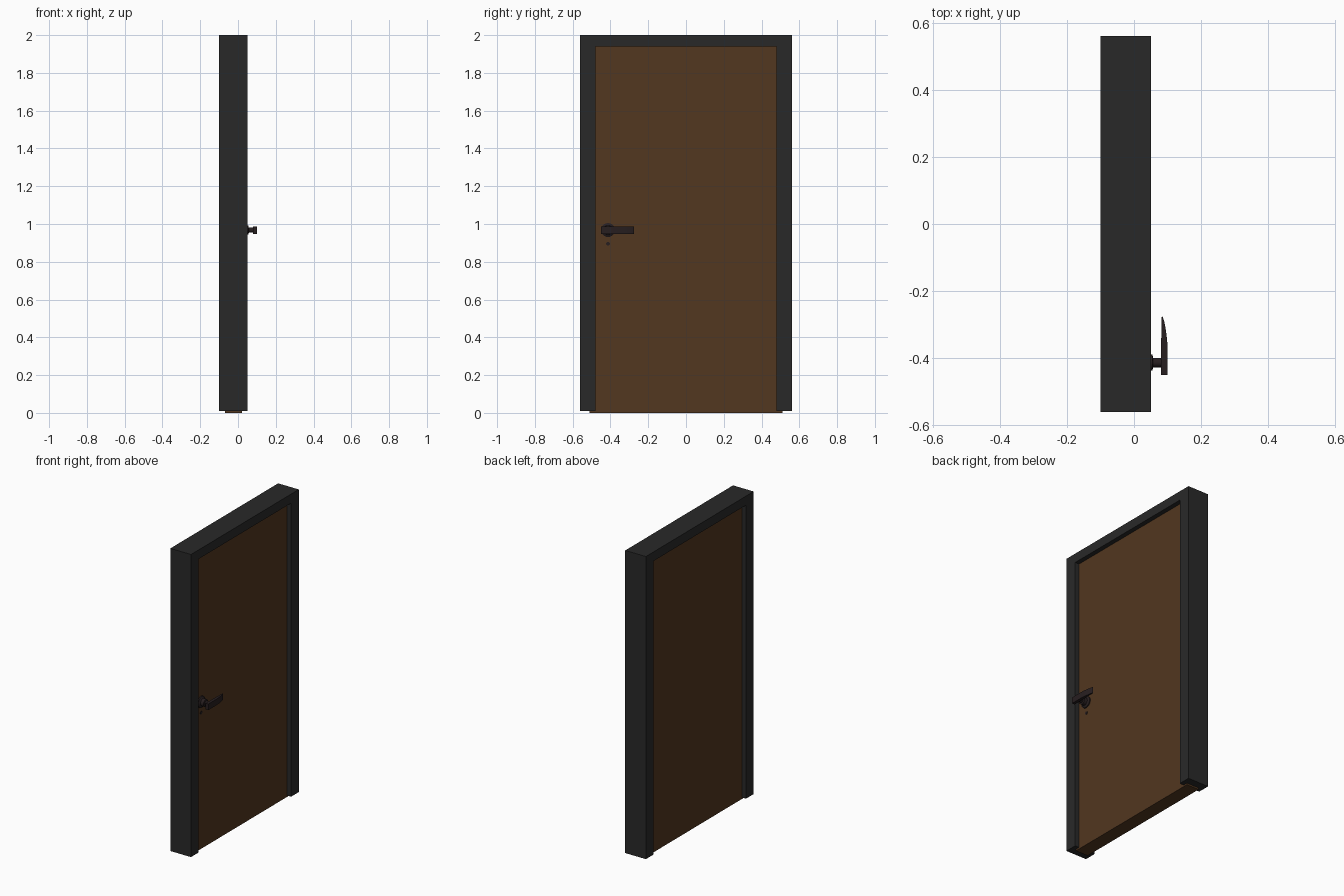
import bpy, bmesh, math

if "Cube" in bpy.data.objects:
    bpy.data.objects.remove(bpy.data.objects["Cube"])


def material(name, color):
    m = bpy.data.materials.new(name)
    m.diffuse_color = (*color, 1)
    m.use_nodes = True
    m.node_tree.nodes["Principled BSDF"].inputs["Base Color"].default_value = m.diffuse_color
    return m


WOOD = material("brown_wood", (0.085, 0.038, 0.014))
DARK = material("dark_frame", (0.022, 0.022, 0.022))
METAL = material("dark_metal", (0.02, 0.013, 0.014))


def finish(name, bm, mat):
    bmesh.ops.recalc_face_normals(bm, faces=bm.faces[:])
    me = bpy.data.meshes.new(name)
    bm.to_mesh(me)
    bm.free()
    me.materials.append(mat)
    ob = bpy.data.objects.new(name, me)
    bpy.context.collection.objects.link(ob)
    return ob


def prism(name, points, offset, mat):
    """Extrude a closed outline of 3D points along an offset."""
    bm = bmesh.new()
    face = bm.faces.new([bm.verts.new(p) for p in points])
    new = bmesh.ops.extrude_face_region(bm, geom=[face])["geom"]
    bmesh.ops.translate(bm, vec=offset,
                        verts=[v for v in new if isinstance(v, bmesh.types.BMVert)])
    # the source face is kept by the extrude only when it closes the solid
    if any(e.is_boundary for e in bm.edges):
        bmesh.ops.holes_fill(bm, edges=[e for e in bm.edges if e.is_boundary])
    return finish(name, bm, mat)


def lathe_x(name, profile, y, z, mat, sides=32):
    """Spin (x, radius) pairs round an axis parallel to x."""
    bm = bmesh.new()
    rings = []
    for x, r in profile:
        rings.append([bm.verts.new((x, y + r * math.cos(2 * math.pi * i / sides),
                                    z + r * math.sin(2 * math.pi * i / sides)))
                      for i in range(sides)])
    for a, b in zip(rings, rings[1:]):
        for i in range(sides):
            j = (i + 1) % sides
            bm.faces.new((a[i], a[j], b[j], b[i]))
    bm.faces.new(rings[0])
    bm.faces.new(rings[-1])
    return finish(name, bm, mat)


def smooth(ob):
    bpy.ops.object.select_all(action='DESELECT')
    ob.select_set(True)
    bpy.context.view_layer.objects.active = ob
    bpy.ops.object.shade_smooth_by_angle(angle=math.radians(30))


# Frame: upside-down U outline, extruded through the wall thickness
frame_outline = [(-0.56, 0.01), (-0.56, 2.0), (0.56, 2.0), (0.56, 0.01),
                 (0.48, 0.01), (0.48, 1.94), (-0.48, 1.94), (-0.48, 0.01)]
prism("door_frame", [(-0.10, y, z) for y, z in frame_outline], (0.15, 0, 0), DARK)

# Door leaf, its edges let into the frame
leaf_outline = [(-0.51, 0), (-0.51, 1.965), (0.51, 1.965), (0.51, 0)]
prism("door_leaf", [(-0.07, y, z) for y, z in leaf_outline], (0.09, 0, 0), WOOD)

# Handle: rosette with spindle, curved lever, keyhole
HY, HZ = -0.413, 0.968
smooth(lathe_x("handle_rosette", [(0.015, 0.037), (0.027, 0.037), (0.034, 0.025),
                                  (0.055, 0.024), (0.057, 0.014), (0.085, 0.014)],
               HY, HZ, METAL))
lever_outline = [(0.08, -0.45), (0.10, -0.45), (0.10, -0.37), (0.099, -0.35),
                 (0.097, -0.33), (0.094, -0.31), (0.090, -0.29), (0.085, -0.275),
                 (0.082, -0.278), (0.082, -0.32), (0.08, -0.37)]
smooth(prism("handle_lever", [(x, y, HZ - 0.02) for x, y in lever_outline],
             (0, 0, 0.04), METAL))
smooth(lathe_x("keyhole", [(0.015, 0.010), (0.023, 0.010)], HY, 0.895, METAL, 24))
